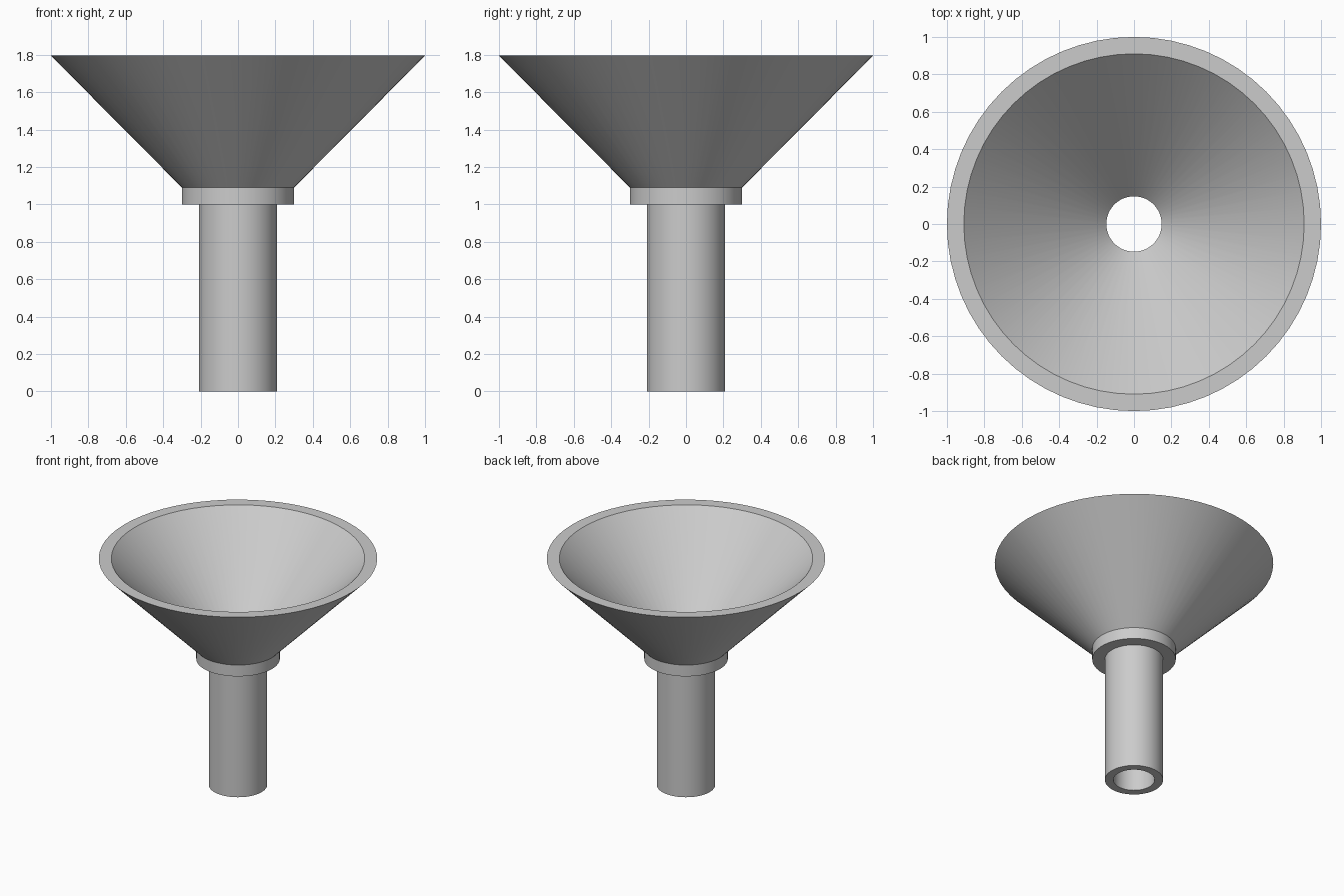
import bpy, bmesh, math

cube = bpy.data.objects.get("Cube")
if cube:
    bpy.data.objects.remove(cube, do_unlink=True)

# Plain grey material
grey = bpy.data.materials.new("light_grey")
grey.use_nodes = True
colour = (0.6, 0.6, 0.6, 1)
grey.diffuse_color = colour
grey.node_tree.nodes["Principled BSDF"].inputs["Base Color"].default_value = colour


def lathe(name, profile, sides):
    """Revolve a closed (radius, height) profile around z."""
    bm = bmesh.new()
    rings = []
    for i in range(sides):
        a = 2 * math.pi * i / sides + math.pi / 2
        rings.append([bm.verts.new((r * math.cos(a), r * math.sin(a), z)) for r, z in profile])
    for i, ring in enumerate(rings):
        following = rings[(i + 1) % sides]
        for j in range(len(profile)):
            k = (j + 1) % len(profile)
            bm.faces.new((ring[j], following[j], following[k], ring[k]))
    bmesh.ops.recalc_face_normals(bm, faces=bm.faces)
    mesh = bpy.data.meshes.new(name)
    bm.to_mesh(mesh)
    bm.free()
    mesh.materials.append(grey)
    obj = bpy.data.objects.new(name, mesh)
    bpy.context.collection.objects.link(obj)
    bpy.ops.object.select_all(action='DESELECT')
    obj.select_set(True)
    bpy.context.view_layer.objects.active = obj
    bpy.ops.object.shade_smooth_by_angle(angle=math.radians(30))
    return obj


# Dimensions
top, collar_top, collar_base = 1.795, 1.09, 1.0
bore, pipe_r, collar_r, rim_inner = 0.148, 0.209, 0.3, 0.91
throat = top - (rim_inner - bore)

# Hollow spout, collar and cone as one continuous wall
lathe("funnel", [
    (bore, 0), (pipe_r, 0), (pipe_r, collar_base),
    (collar_r, collar_base), (collar_r, collar_top),
    (1, top), (rim_inner, top), (bore, throat),
], 64)
